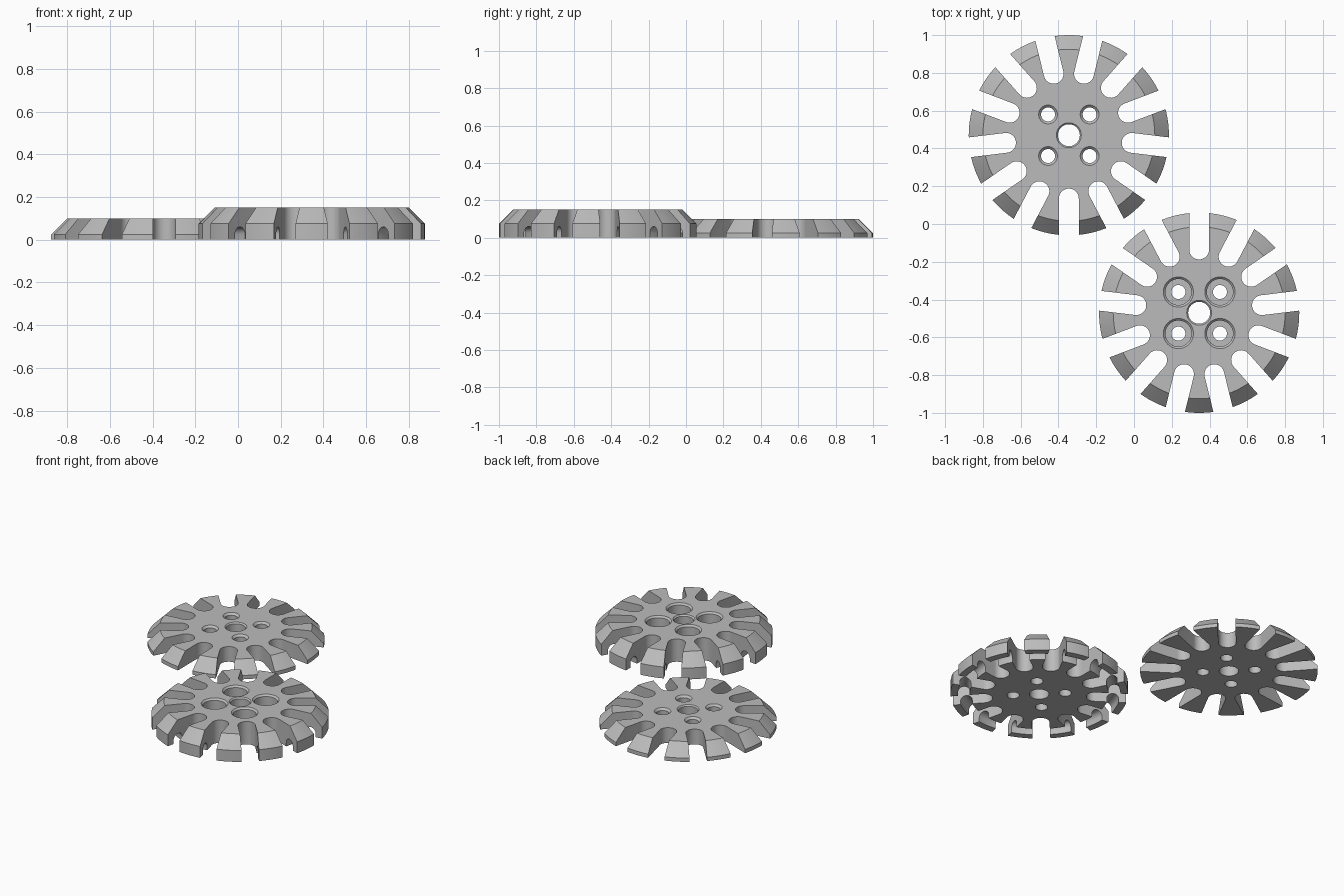
import bpy, bmesh, math
from mathutils import Matrix, Vector

if "Cube" in bpy.data.objects:
    bpy.data.objects.remove(bpy.data.objects["Cube"])

TEETH = 13
R = 0.53
PITCH = 2 * math.pi / TEETH

grey = bpy.data.materials.new("plain grey")
grey.diffuse_color = (0.5, 0.5, 0.5, 1)
grey.use_nodes = True
grey.node_tree.nodes["Principled BSDF"].inputs["Base Color"].default_value = grey.diffuse_color


def lathe(bm, profile, segs, at=(0, 0)):
    """Revolve (radius, z) points, top to bottom, and cap both ends."""
    rings = []
    for r, z in profile:
        rings.append([bm.verts.new((at[0] + r * math.cos(2 * math.pi * i / segs),
                                    at[1] + r * math.sin(2 * math.pi * i / segs), z))
                      for i in range(segs)])
    for a, b in zip(rings, rings[1:]):
        for i in range(segs):
            j = (i + 1) % segs
            bm.faces.new((a[i], b[i], b[j], a[j]))
    bm.faces.new(rings[0])
    bm.faces.new(rings[-1][::-1])


def slot(bm, angle, z0=-0.1, z1=0.3, half=0.0525, root=0.335):
    """Round-ended slot cutter running outwards past the rim."""
    pts = [(0.7, -half), (0.7, half)]
    pts += [(root - half * math.sin(math.pi * k / 16), half * math.cos(math.pi * k / 16))
            for k in range(17)]
    rot = Matrix.Rotation(angle, 3, 'Z')
    low = [bm.verts.new(rot @ Vector((x, y, z0))) for x, y in pts]
    top = [bm.verts.new(rot @ Vector((x, y, z1))) for x, y in pts]
    for i in range(len(pts)):
        j = (i + 1) % len(pts)
        bm.faces.new((low[i], low[j], top[j], top[i]))
    bm.faces.new(low[::-1])
    bm.faces.new(top)


def to_object(bm, name, loc):
    bmesh.ops.recalc_face_normals(bm, faces=bm.faces)
    me = bpy.data.meshes.new(name)
    bm.to_mesh(me)
    bm.free()
    me.materials.append(grey)
    ob = bpy.data.objects.new(name, me)
    ob.location = loc
    bpy.context.collection.objects.link(ob)
    return ob


def wheel(name, loc, profile, first_tooth, centre_hole, bolt_hole):
    # solid disc
    bm = bmesh.new()
    lathe(bm, profile, TEETH * 12)
    body = to_object(bm, name, loc)
    # slots between the teeth, centre hole and four bolt holes
    bm = bmesh.new()
    for i in range(TEETH):
        slot(bm, first_tooth + (i + 0.5) * PITCH)
    lathe(bm, centre_hole, 48)
    for sx in (-1, 1):
        for sy in (-1, 1):
            lathe(bm, bolt_hole, 40, (0.11 * sx, 0.11 * sy))
    cutter = to_object(bm, name + "_cutter", loc)
    cutter.hide_render = True
    mod = body.modifiers.new("cut", 'BOOLEAN')
    mod.operation = 'DIFFERENCE'
    mod.solver = 'EXACT'
    mod.object = cutter
    bpy.ops.object.select_all(action='DESELECT')
    bpy.context.view_layer.objects.active = body
    body.select_set(True)
    bpy.ops.object.modifier_apply(modifier=mod.name)
    bpy.data.objects.remove(cutter)
    bpy.ops.object.shade_smooth_by_angle(angle=math.radians(30))


def chamfered(top, r_out, r_in):
    """Through hole with a chamfered upper edge."""
    d = r_out - r_in
    return [(r_out, top + 0.1), (r_out, top), (r_in, top - d), (r_in, -0.1)]


# thin wheel: flat underside
wheel("thin_wheel", (-0.345, 0.47, 0),
      [(0.455, 0.10), (R, 0.025), (R, 0)], math.pi / 2,
      chamfered(0.10, 0.066, 0.058), chamfered(0.10, 0.05, 0.037))

# thick wheel: counterbored bolt holes and a round-topped ring groove underneath
groove = [(0.45 + 0.035 * math.cos(math.pi * k / 12),
           0.025 + 0.035 * math.sin(math.pi * k / 12)) for k in range(13)]
wheel("thick_wheel", (0.345, -0.47, 0),
      [(0.455, 0.15), (R, 0.075), (R, 0), (0.485, 0)] + groove + [(0.415, 0)],
      -math.pi / 2,
      chamfered(0.15, 0.066, 0.058),
      [(0.08, 0.25), (0.08, 0.15), (0.069, 0.139), (0.069, 0.075),
       (0.037, 0.075), (0.037, -0.1)])
